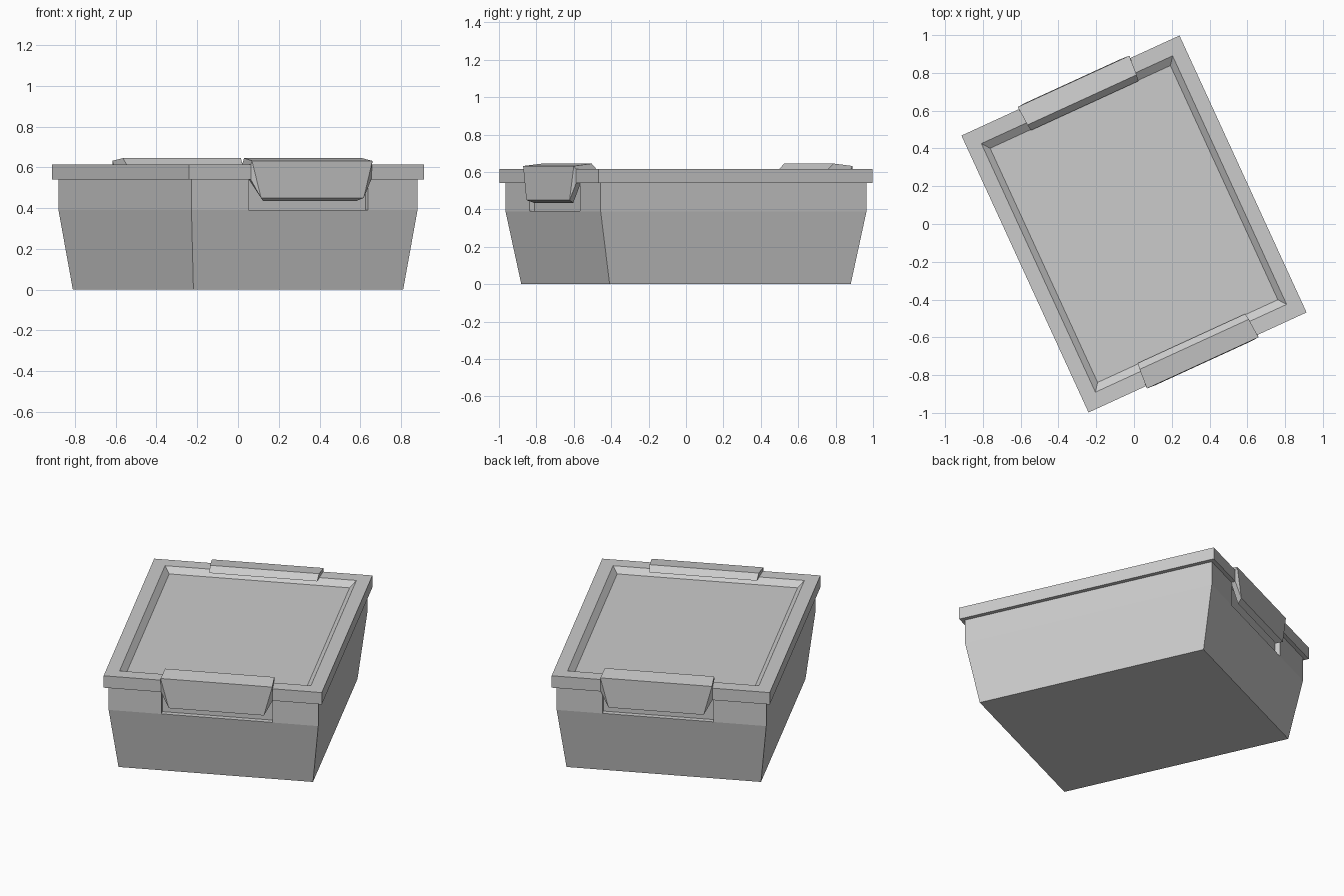
import bpy, bmesh, math

if "Cube" in bpy.data.objects:
    bpy.data.objects.remove(bpy.data.objects["Cube"])

TURN = math.radians(24.65)   # the whole box is turned about z
LATCH_X = 0.024              # latches sit slightly off centre


def make(name, verts, faces):
    bm = bmesh.new()
    vs = [bm.verts.new(v) for v in verts]
    for f in faces:
        bm.faces.new([vs[i] for i in f])
    bmesh.ops.recalc_face_normals(bm, faces=bm.faces)
    me = bpy.data.meshes.new(name)
    bm.to_mesh(me)
    bm.free()
    ob = bpy.data.objects.new(name, me)
    ob.rotation_euler.z = TURN
    bpy.context.collection.objects.link(ob)
    return ob


def ring_box(name, rings, cx=0, cy=0):
    """Stack of rectangles (half x, half y, z), closed at both ends."""
    verts, faces = [], [(0, 1, 2, 3)]
    for a, b, z in rings:
        verts += [(cx + sx * a, cy + sy * b, z)
                  for sx, sy in ((-1, -1), (1, -1), (1, 1), (-1, 1))]
    for r in range(len(rings) - 1):
        for i in range(4):
            j = (i + 1) % 4
            faces.append((4*r + i, 4*r + j, 4*r + 4 + j, 4*r + 4 + i))
    n = 4 * (len(rings) - 1)
    faces.append((n, n + 1, n + 2, n + 3))
    return make(name, verts, faces)


# tapered tub with a straight upper band
body = ring_box("box_body", [(0.566, 0.709, 0), (0.61, 0.782, 0.39), (0.61, 0.782, 0.54)])

# lid with a shallow sunken panel
ring_box("lid", [(0.635, 0.8065, 0.54), (0.635, 0.8065, 0.615),
                 (0.557, 0.724, 0.615), (0.525, 0.682, 0.585)])

# latch side profile: distance from centre, height, half width
PROFILE = [(0.678, 0.612, 0.313), (0.712, 0.645, 0.318), (0.82, 0.632, 0.325),
           (0.823, 0.45, 0.277), (0.79, 0.435, 0.252), (0.778, 0.54, 0.322),
           (0.8065, 0.54, 0.325), (0.8065, 0.612, 0.325)]
N = len(PROFILE)

for side, sy in (("front", -1), ("back", 1)):
    # finger recess in the tub behind the latch
    cut = ring_box(side + "_recess_cutter",
                   [(0.323, 0.05, 0.391), (0.323, 0.05, 0.6)], LATCH_X - 0.004, sy * 0.801)
    cut.hide_render = True
    cut.hide_viewport = True
    mod = body.modifiers.new(side + "_recess", 'BOOLEAN')
    mod.operation = 'DIFFERENCE'
    mod.solver = 'EXACT'
    mod.object = cut

    # clip-over latch
    verts = [(LATCH_X + sx * w, sy * y, z) for sx in (-1, 1) for y, z, w in PROFILE]
    faces = [(i, (i + 1) % N, N + (i + 1) % N, N + i) for i in range(N)]
    for k in (0, N):
        faces += [tuple(k + i for i in f) for f in ((0, 1, 2, 7), (2, 3, 6, 7), (3, 4, 5, 6))]
    make(side + "_latch", verts, faces)
